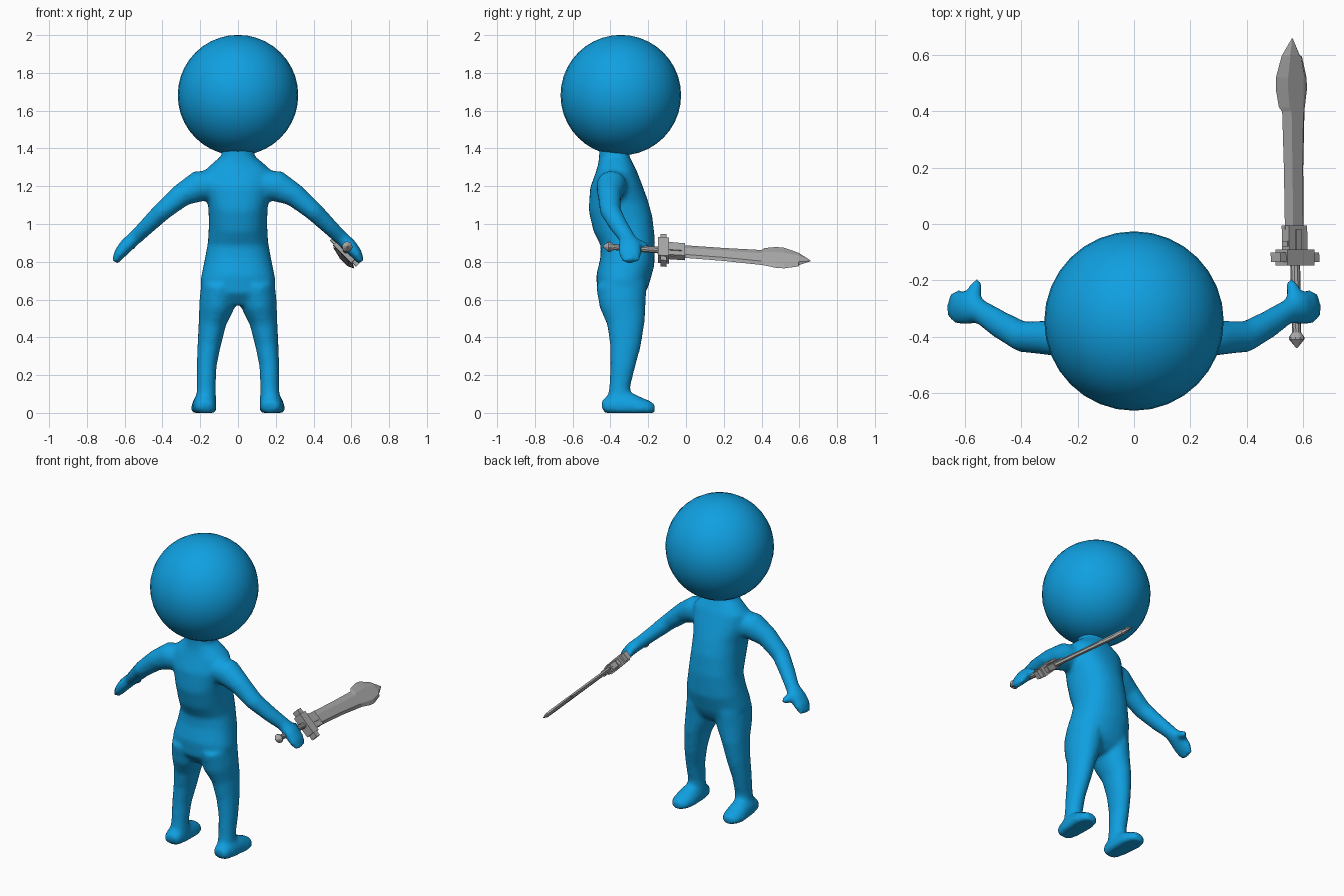
import bpy, bmesh, math
from mathutils import Vector, Matrix

if "Cube" in bpy.data.objects:
    bpy.data.objects.remove(bpy.data.objects["Cube"])


def material(name, rgb):
    m = bpy.data.materials.new(name)
    m.diffuse_color = (*rgb, 1)
    m.use_nodes = True
    m.node_tree.nodes["Principled BSDF"].inputs["Base Color"].default_value = m.diffuse_color
    return m


BLUE = material("bright_blue", (0.005, 0.35, 0.75))
STEEL = material("steel_grey", (0.40, 0.40, 0.40))


def finish(bm, name, mat, matrix=None):
    bmesh.ops.recalc_face_normals(bm, faces=bm.faces)
    me = bpy.data.meshes.new(name)
    bm.to_mesh(me)
    bm.free()
    me.materials.append(mat)
    ob = bpy.data.objects.new(name, me)
    bpy.context.collection.objects.link(ob)
    if matrix:
        ob.matrix_world = matrix
    return ob


def skin_rings(bm, rings):
    """Bridge closed rings of points and cap both ends."""
    vs = [[bm.verts.new(p) for p in r] for r in rings]
    n = len(vs[0])
    for a, b in zip(vs, vs[1:]):
        for i in range(n):
            j = (i + 1) % n
            bm.faces.new((a[i], a[j], b[j], b[i]))
    bm.faces.new(vs[0])
    bm.faces.new(vs[-1])


def tube(bm, stations, ref, side=1, n=20, power=1.0):
    """Elliptic tube; station = (x, y, z, half size along ref, other half size)."""
    pts = [Vector(s[:3]) for s in stations]
    rings = []
    for i, s in enumerate(stations):
        t = (pts[min(i + 1, len(pts) - 1)] - pts[max(i - 1, 0)]).normalized()
        a = Vector(ref)
        a = (a - t * a.dot(t)).normalized()
        b = t.cross(a)
        ring = []
        for k in range(n):
            c, d = (math.cos(2 * math.pi * k / n), math.sin(2 * math.pi * k / n))
            c = math.copysign(abs(c) ** power, c)
            d = math.copysign(abs(d) ** power, d)
            p = pts[i] + a * (c * s[3]) + b * (d * s[4])
            ring.append((p.x * side, p.y, max(p.z, 0)))
        rings.append(ring)
    skin_rings(bm, rings)


def upright(rows):
    """Rows (z, centre x, half x, back y, front y) to tube stations."""
    return [(x, (y0 + y1) / 2, z, h, (y1 - y0) / 2) for z, x, h, y0, y1 in rows]


# Body: torso, limbs, hands and feet fused into one smooth skin
TORSO = upright([
    (1.44, 0, .085, -.46, -.30), (1.36, 0, .087, -.46, -.30),
    (1.33, 0, .125, -.465, -.29), (1.28, 0, .18, -.478, -.262),
    (1.20, 0, .18, -.508, -.232), (1.10, 0, .158, -.518, -.20),
    (1.00, 0, .154, -.495, -.173), (.90, 0, .160, -.452, -.163),
    (.80, 0, .179, -.455, -.166), (.70, 0, .199, -.478, -.195),
    (.63, 0, .19, -.47, -.22), (.575, 0, .12, -.42, -.26)])
LEG = upright([
    (.68, .10, .095, -.478, -.205), (.57, .112, .095, -.458, -.212),
    (.48, .135, .074, -.42, -.217), (.36, .153, .062, -.403, -.238),
    (.25, .166, .053, -.402, -.268), (.14, .168, .050, -.406, -.295),
    (.04, .17, .055, -.42, -.29)])
FOOT = [(.172, -.443, .03, .04, .032), (.174, -.42, .035, .055, .05),
        (.177, -.36, .035, .062, .08), (.18, -.29, .03, .066, .075),
        (.182, -.23, .02, .067, .058), (.182, -.19, .018, .056, .045),
        (.182, -.165, .018, .035, .03)]
ARM = [(.10, -.39, 1.21, .08, .075), (.21, -.395, 1.20, .08, .083),
       (.30, -.405, 1.152, .063, .062), (.40, -.40, 1.068, .056, .051),
       (.48, -.355, .99, .050, .044), (.545, -.312, .927, .043, .039),
       (.592, -.298, .885, .062, .038), (.627, -.295, .842, .062, .032),
       (.652, -.292, .800, .045, .018)]
THUMB = [(.575, -.30, .905, .03, .03), (.570, -.25, .893, .026, .027),
         (.560, -.218, .882, .024, .025), (.555, -.198, .876, .013, .014)]

bm = bmesh.new()
tube(bm, TORSO, (1, 0, 0), n=28, power=.88)
for side in (1, -1):
    tube(bm, LEG, (1, 0, 0), side)
    tube(bm, FOOT, (1, 0, 0), side)
    tube(bm, ARM, (0, 1, 0), side)
    tube(bm, THUMB, (1, 0, 0), side, n=12)
body = finish(bm, "body", BLUE)
remesh = body.modifiers.new("fuse", 'REMESH')
remesh.mode = 'VOXEL'
remesh.voxel_size = .013
remesh.use_smooth_shade = True
soften = body.modifiers.new("soften", 'SMOOTH')
soften.factor = .5
soften.iterations = 8

# Head
bm = bmesh.new()
bmesh.ops.create_uvsphere(bm, u_segments=32, v_segments=20, radius=.319)
for f in bm.faces:
    f.smooth = True
finish(bm, "head", BLUE, Matrix.Translation((0, -.345, 1.682)))

# Sword frame: x = blade width, y = length, z = thickness; origin at the guard
r = math.sqrt(.5)
SWORD = Matrix(((r, -.02, r, .573), (0, 1, 0, -.14),
                (-r, -.065, r, .862), (0, 0, 0, 1)))


def sword_object(bm, name):
    bm.transform(SWORD)
    return finish(bm, name, STEEL)


def block(name, parts):
    """Boxes given as (half width, length start, length end, half thickness)."""
    bm = bmesh.new()
    for w, y0, y1, t in parts:
        m = Matrix.Translation((0, (y0 + y1) / 2, 0)) @ Matrix.Diagonal((2 * w, y1 - y0, 2 * t, 1))
        bmesh.ops.create_cube(bm, size=1, matrix=m)
    sword_object(bm, name)


# Blade: bevelled section with a stepped, flared end; rows (length, left, right)
BLADE = [(.12, -.048, .046), (.34, -.047, .050), (.54, -.050, .062),
         (.555, -.066, .064), (.62, -.080, .077), (.66, -.078, .076),
         (.735, -.048, .055), (.74, -.045, .044), (.80, .006, .010)]
bm = bmesh.new()
rings = []
for y, a, b in BLADE:
    w = b - a
    t = min(.012, w * .25)
    rings.append([(a, y, 0), (a + .32 * w, y, t), (b - .15 * w, y, t),
                  (b, y, 0), (b - .15 * w, y, -t), (a + .32 * w, y, -t)])
skin_rings(bm, rings)
sword_object(bm, "blade")

# Guard, collar with raised strips
block("guard", [(.098, .005, .038, .024), (.068, -.008, .05, .030)])
block("blade_collar", [(.046, .04, .135, .018), (.014, .04, .12, .023), (.051, .06, .08, .014)])

# Round grip and pointed pommel
bm = bmesh.new()
profile = [(.0, .018), (-.245, .016), (-.25, .019), (-.262, .028), (-.27, .028), (-.30, .003)]
skin_rings(bm, [[(q * math.cos(k * math.pi / 5), y, q * math.sin(k * math.pi / 5))
                 for k in range(10)] for y, q in profile])
sword_object(bm, "grip_and_pommel")
